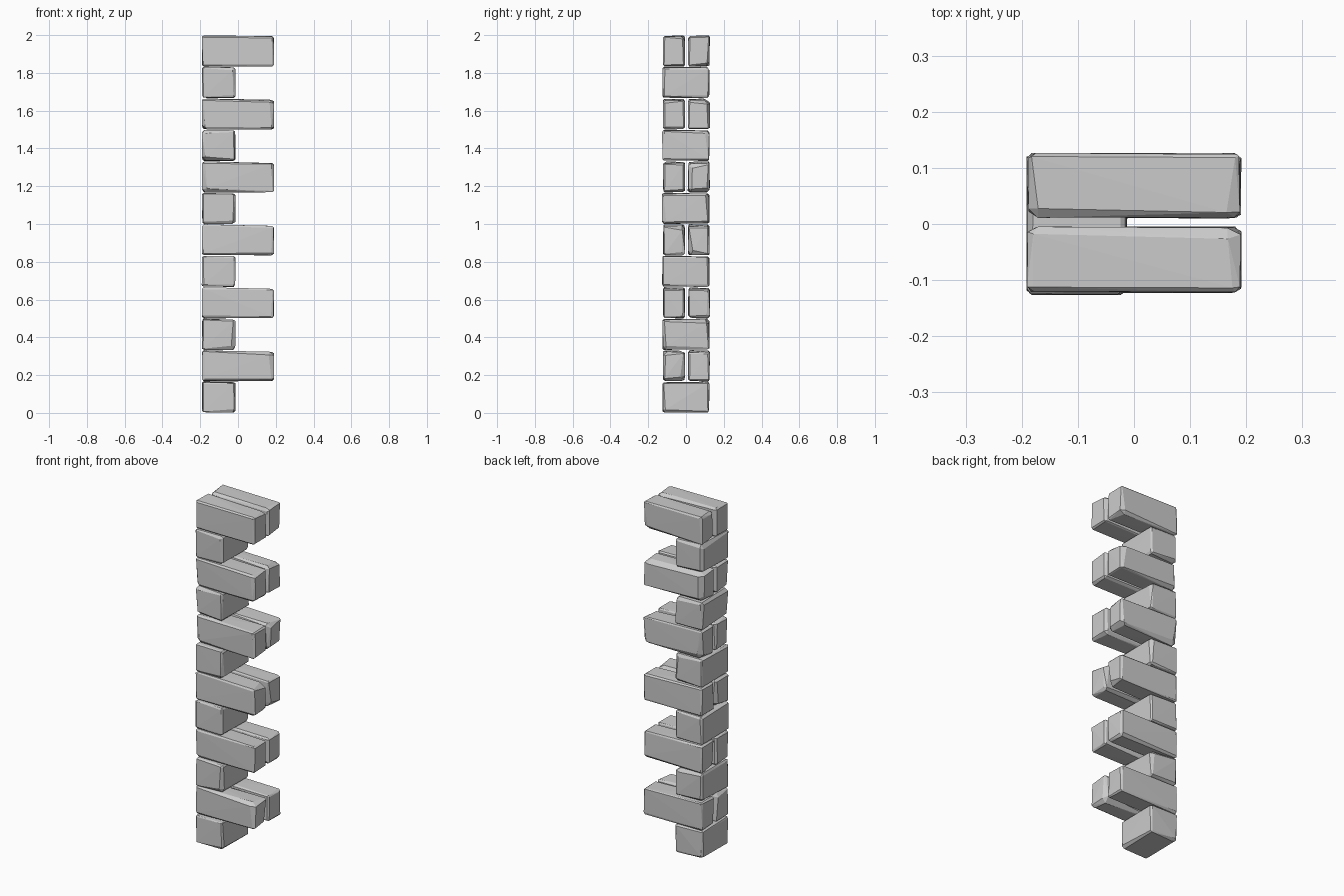
import bpy, bmesh, random
from mathutils import Vector

if "Cube" in bpy.data.objects:
    bpy.data.objects.remove(bpy.data.objects["Cube"])

random.seed(11)

stone = bpy.data.materials.new("grey stone")
stone.diffuse_color = (0.6, 0.6, 0.6, 1)
stone.use_nodes = True
stone.node_tree.nodes["Principled BSDF"].inputs["Base Color"].default_value = stone.diffuse_color


def rough_block(name, lo, hi, slope=0.0):
    """Hewn stone: convex hull of a box whose corners are cut back unevenly."""
    r = random.uniform
    lo, hi = Vector(lo), Vector(hi)
    size = hi - lo
    bm = bmesh.new()
    for i in range(8):
        side = [(i >> a) & 1 for a in range(3)]
        big = r(0.8, 2.0) if random.random() < 0.4 else 0.8
        # one point on each of the three faces that meet at this corner
        for face in range(3):
            p = [0, 0, 0]
            for a in range(3):
                if a == face:
                    cut = r(0.0, 0.005)
                else:
                    cut = r(0.008, 0.017) * big * (1.3 if size[a] > 0.3 else 1)
                p[a] = hi[a] - cut if side[a] else lo[a] + cut
            if side[2]:  # gentle fall of the top along the block
                p[2] -= slope * (p[0] - lo.x) / size.x
            bm.verts.new(p)
    res = bmesh.ops.convex_hull(bm, input=bm.verts)
    junk = {v for v in res["geom_interior"] + res["geom_unused"]
            if isinstance(v, bmesh.types.BMVert)}
    bmesh.ops.delete(bm, geom=list(junk), context='VERTS')
    bmesh.ops.recalc_face_normals(bm, faces=bm.faces)
    mesh = bpy.data.meshes.new(name)
    bm.to_mesh(mesh)
    bm.free()
    mesh.materials.append(stone)
    obj = bpy.data.objects.new(name, mesh)
    bpy.context.collection.objects.link(obj)


LAYERS = 12
H = 2.0 / LAYERS
for k in range(LAYERS):
    z0, z1 = k * H, (k + 1) * H
    if k % 2 == 0:
        # short stone laid across the wall edge
        rough_block(f"cross_stone_{k}", (-0.192, -0.127, z0),
                    (-0.012, 0.125, z1), 0.003)
    else:
        # pair of long stones side by side
        slope = 0.002 if k == LAYERS - 1 else 0.009
        rough_block(f"front_long_stone_{k}", (-0.192, -0.123, z0),
                    (0.192, -0.004, z1), slope)
        rough_block(f"back_long_stone_{k}", (-0.192, 0.009, z0),
                    (0.192, 0.127, z1), slope)
